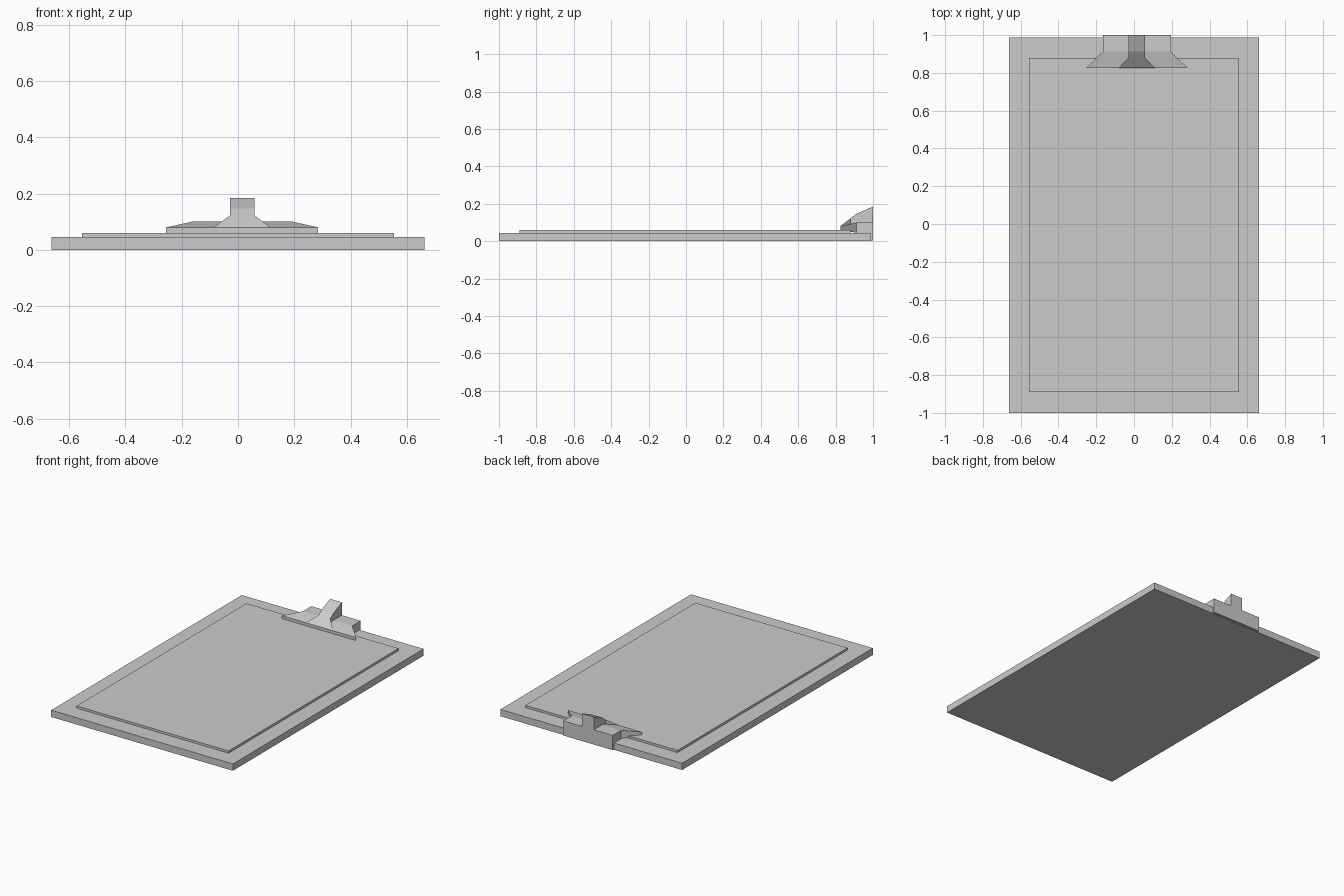
import bpy
import bmesh

cube = bpy.data.objects.get("Cube")
if cube:
    bpy.data.objects.remove(cube, do_unlink=True)

grey = bpy.data.materials.new("plain_grey")
grey.use_nodes = True
colour = (0.6, 0.6, 0.6, 1.0)
grey.diffuse_color = colour
grey.node_tree.nodes["Principled BSDF"].inputs["Base Color"].default_value = colour


def loft(name, centre_x, sections):
    """Join rectangles (y, half width, bottom, top) from front to back."""
    bm = bmesh.new()
    rings = []
    for y, half, low, high in sections:
        corners = ((-half, low), (half, low), (half, high), (-half, high))
        rings.append([bm.verts.new((centre_x + x, y, z)) for x, z in corners])
    for a, b in zip(rings, rings[1:]):
        for i in range(4):
            j = (i + 1) % 4
            bm.faces.new((a[i], a[j], b[j], b[i]))
    bm.faces.new(rings[0])
    bm.faces.new(rings[-1])
    bmesh.ops.recalc_face_normals(bm, faces=bm.faces)
    mesh = bpy.data.meshes.new(name)
    bm.to_mesh(mesh)
    bm.free()
    mesh.materials.append(grey)
    obj = bpy.data.objects.new(name, mesh)
    bpy.context.collection.objects.link(obj)
    return obj


# Board and the stack of paper lying on it
loft("board", 0, [(-1, 0.663, 0, 0.045), (0.987, 0.663, 0, 0.045)])
loft("paper", 0, [(-0.89, 0.555, 0.04, 0.06), (0.88, 0.555, 0.04, 0.06)])

# Clip: flared jaw, square body and a plate folded down behind the board
clip_x = 0.015
loft("clip_jaw", clip_x, [
    (0.825, 0.27, 0.06, 0.08),
    (0.912, 0.18, 0.045, 0.1),
    (1.0, 0.18, 0.045, 0.1),
])
loft("clip_back_plate", clip_x, [(0.987, 0.18, 0.003, 0.05), (1.0, 0.18, 0.003, 0.05)])

# Raised thumb lever, spreading out towards the front of the jaw
loft("clip_lever", clip_x, [
    (0.825, 0.1, 0.07, 0.08),
    (0.88, 0.043, 0.08, 0.123),
    (0.912, 0.043, 0.09, 0.147),
    (1.0, 0.043, 0.095, 0.185),
])
